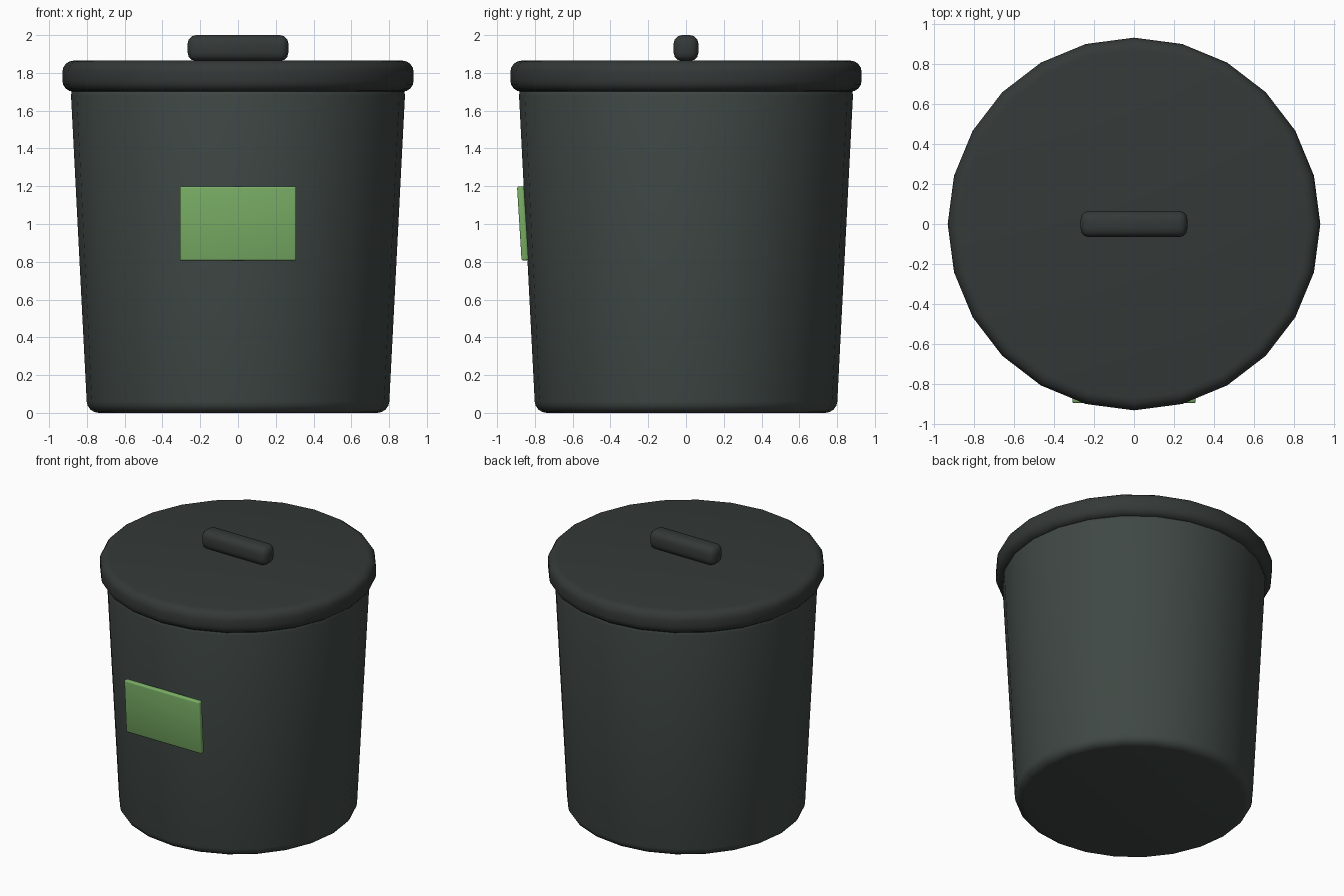
import bpy, math

if "Cube" in bpy.data.objects:
    bpy.data.objects.remove(bpy.data.objects["Cube"])


def material(name, rgb):
    m = bpy.data.materials.new(name)
    m.diffuse_color = (*rgb, 1)
    m.use_nodes = True
    m.node_tree.nodes["Principled BSDF"].inputs["Base Color"].default_value = m.diffuse_color
    return m


def finish(name, mat, bevel, segments):
    # Round the hard rims, then shade smooth
    ob = bpy.context.object
    ob.name = name
    ob.data.materials.append(mat)
    bpy.ops.object.transform_apply(location=False, rotation=False, scale=True)
    mod = ob.modifiers.new("rounding", "BEVEL")
    mod.width = bevel
    mod.segments = segments
    mod.limit_method = "ANGLE"
    mod.angle_limit = math.radians(30)
    bpy.ops.object.modifier_apply(modifier=mod.name)
    bpy.ops.object.shade_smooth_by_angle(angle=math.radians(40))
    return ob


def drum(name, r_low, r_high, z_low, z_high, mat, bevel):
    bpy.ops.mesh.primitive_cone_add(vertices=24, radius1=r_low, radius2=r_high,
                                    depth=z_high - z_low,
                                    location=(0, 0, (z_low + z_high) / 2))
    return finish(name, mat, bevel, 4)


def block(name, size, loc, mat, bevel, tilt=0):
    bpy.ops.mesh.primitive_cube_add(size=1, location=loc,
                                    rotation=(math.radians(tilt), 0, 0))
    bpy.context.object.scale = size
    return finish(name, mat, bevel, 3)


body_mat = material("dark_green_grey", (0.050, 0.064, 0.058))
lid_mat = material("dark_grey", (0.034, 0.041, 0.039))
label_mat = material("label_green", (0.19, 0.42, 0.13))

# Tapered bin body and overhanging lid
drum("bin_body", 0.798, 0.887, 0.0, 1.74, body_mat, 0.06)
drum("lid", 0.93, 0.93, 1.70, 1.865, lid_mat, 0.06)

# Handle resting on the lid
block("lid_handle", (0.534, 0.132, 0.137), (0, 0, 1.9315), lid_mat, 0.045)

# Front label plate, leaning with the body wall
block("front_label", (0.616, 0.037, 0.393), (0, -0.864, 1.003), label_mat, 0.01, 3.5)
